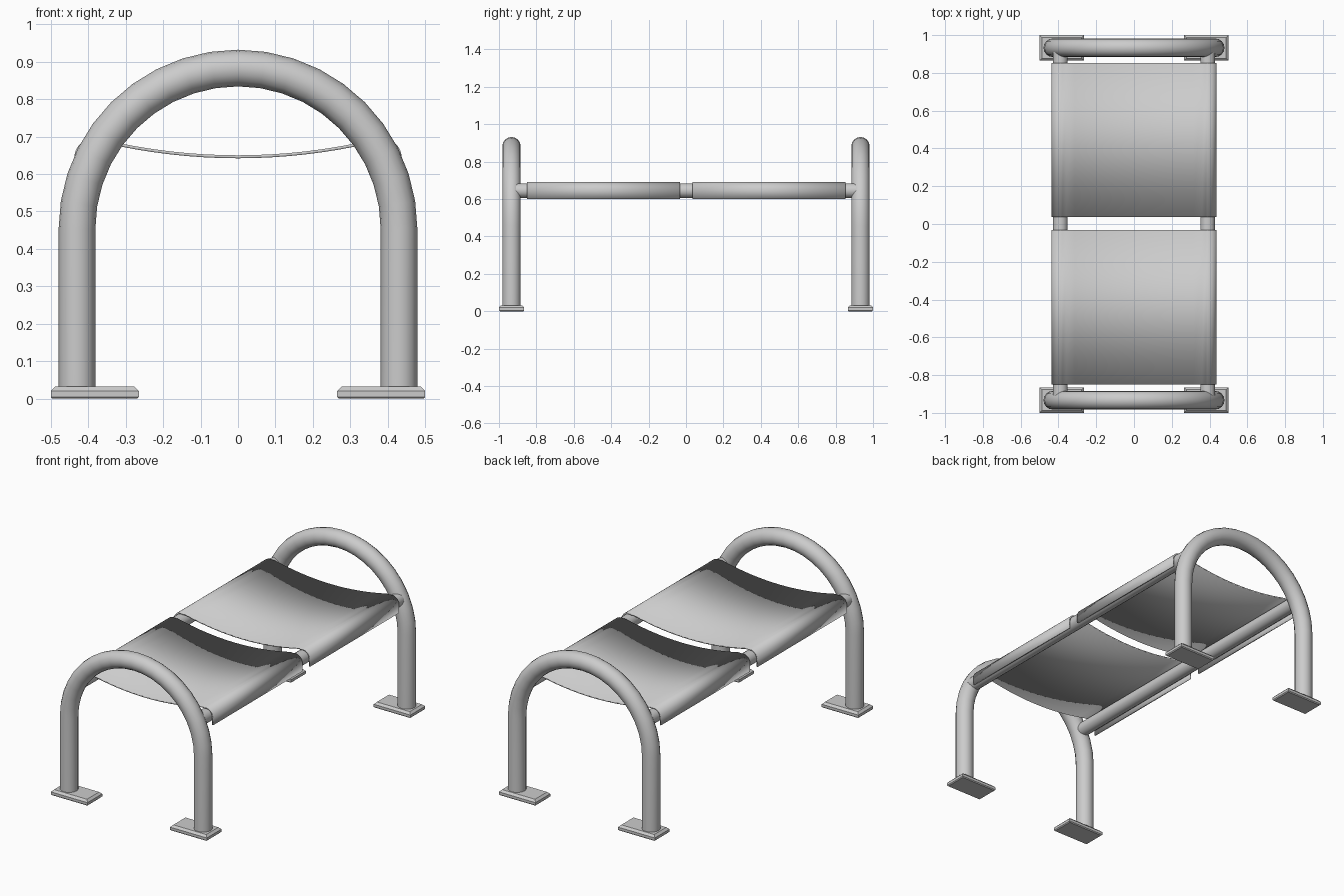
import bpy, bmesh
from math import sin, cos, pi, radians
from mathutils import Matrix, Vector

if "Cube" in bpy.data.objects:
    bpy.data.objects.remove(bpy.data.objects["Cube"])


def finish(obj, angle=35):
    bpy.ops.object.select_all(action='DESELECT')
    bpy.context.view_layer.objects.active = obj
    obj.select_set(True)
    bpy.ops.object.shade_smooth_by_angle(angle=radians(angle))
    return obj


def add_mesh(name, bm):
    bmesh.ops.recalc_face_normals(bm, faces=bm.faces)
    mesh = bpy.data.meshes.new(name)
    bm.to_mesh(mesh)
    bm.free()
    obj = bpy.data.objects.new(name, mesh)
    bpy.context.collection.objects.link(obj)
    return obj


def tube(name, path, radius):
    curve = bpy.data.curves.new(name, 'CURVE')
    curve.dimensions = '3D'
    curve.bevel_depth = radius
    curve.bevel_resolution = 6
    curve.use_fill_caps = True
    spline = curve.splines.new('POLY')
    spline.points.add(len(path) - 1)
    for point, co in zip(spline.points, path):
        point.co = (*co, 1)
    obj = bpy.data.objects.new(name, curve)
    bpy.context.collection.objects.link(obj)
    bpy.ops.object.select_all(action='DESELECT')
    bpy.context.view_layer.objects.active = obj
    obj.select_set(True)
    bpy.ops.object.convert(target='MESH')
    return finish(bpy.context.view_layer.objects.active)


def foot(name, x, y):
    bm = bmesh.new()
    bmesh.ops.create_cube(bm, size=1, matrix=Matrix.Translation((x, y, 0.016))
                          @ Matrix.Diagonal((0.235, 0.135, 0.032, 1)))
    # wide chamfer round the top rim, narrow one round the bottom
    for top, width in ((True, 0.012), (False, 0.005)):
        rim = [e for e in bm.edges
               if all((v.co.z > 0.031) if top else (v.co.z < 0.001) for v in e.verts)]
        bmesh.ops.bevel(bm, geom=rim, offset=width, segments=1, affect='EDGES')
    return finish(add_mesh(name, bm), 30)


def sling(name, y0, y1):
    # half profile: sagging middle, wrap over the rail, hanging outer flap
    half = [(0.36 * i / 8, 0.646 + 0.32 * (0.36 * i / 8) ** 2) for i in range(9)]
    for i in range(9):
        a = radians(105 * (1 - i / 8))
        half.append((0.39 + 0.043 * cos(a), 0.645 + 0.043 * sin(a)))
    half.append((0.433, 0.60))
    profile = [(-x, z) for x, z in reversed(half[1:])] + half
    bm = bmesh.new()
    rows = [[bm.verts.new((x, y, z)) for x, z in profile] for y in (y0, y1)]
    for i in range(len(profile) - 1):
        bm.faces.new((rows[0][i], rows[0][i + 1], rows[1][i + 1], rows[1][i]))
    obj = add_mesh(name, bm)
    mod = obj.modifiers.new("Thickness", 'SOLIDIFY')
    mod.thickness = 0.008
    mod.offset = 0
    return finish(obj, 40)


# end arches and their foot plates
for end, s in (("front", -1), ("back", 1)):
    y = s * 0.933
    path = [(0.43, y, 0.02)]
    path += [(0.43 * cos(pi * i / 20), y, 0.453 + 0.43 * sin(pi * i / 20)) for i in range(21)]
    path += [(-0.43, y, 0.02)]
    tube(f"{end}_arch", path, 0.049)
    for side, m in (("left", -1), ("right", 1)):
        foot(f"{end}_{side}_foot", m * 0.3825, s * 0.9325)

# long side rails
for side, m in (("left", -1), ("right", 1)):
    tube(f"{side}_rail", [(m * 0.39, -0.91, 0.645), (m * 0.39, 0.91, 0.645)], 0.039)

# two fabric seat panels
sling("front_seat_panel", -0.85, -0.033)
sling("back_seat_panel", 0.036, 0.853)
